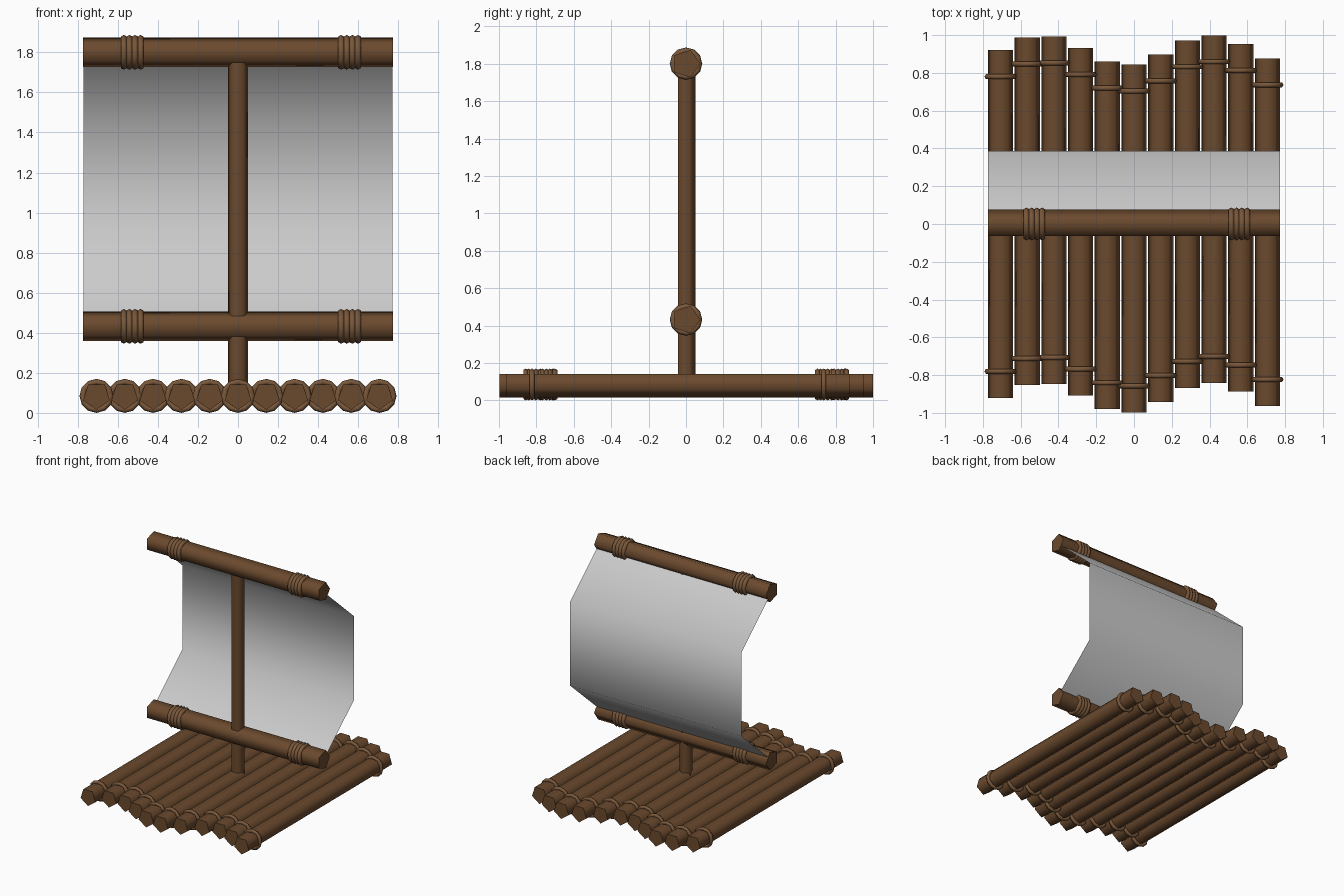
import bpy, bmesh, math
from mathutils import Vector

if "Cube" in bpy.data.objects:
    bpy.data.objects.remove(bpy.data.objects["Cube"])


def material(name, rgb):
    m = bpy.data.materials.new(name)
    m.diffuse_color = (*rgb, 1)
    m.use_nodes = True
    m.node_tree.nodes["Principled BSDF"].inputs["Base Color"].default_value = m.diffuse_color
    return m


WOOD = material("wood", (0.147, 0.068, 0.027))
ROPE = material("rope", (0.19, 0.095, 0.042))


def finish(name, bm, mat, angle):
    mesh = bpy.data.meshes.new(name)
    bm.to_mesh(mesh)
    bm.free()
    ob = bpy.data.objects.new(name, mesh)
    bpy.context.collection.objects.link(ob)
    if mat:
        mesh.materials.append(mat)
    bpy.ops.object.select_all(action='DESELECT')
    ob.select_set(True)
    bpy.context.view_layer.objects.active = ob
    bpy.ops.object.shade_smooth_by_angle(angle=math.radians(angle))
    return ob


def pole(name, start, end, r, corner):
    """Five-sided pole with one corner pointing along the given direction."""
    start, end, u = Vector(start), Vector(end), Vector(corner)
    v = (end - start).normalized().cross(u)
    bm = bmesh.new()
    rings = []
    for c in (start, end):
        rings.append([bm.verts.new(c + r * (u * math.cos(a) + v * math.sin(a)))
                      for a in (math.tau * i / 5 for i in range(5))])
    a, b = rings
    for i in range(5):
        j = (i + 1) % 5
        bm.faces.new((a[i], a[j], b[j], b[i]))
    bm.faces.new(a[::-1])
    bm.faces.new(b)
    bmesh.ops.recalc_face_normals(bm, faces=bm.faces)
    return finish(name, bm, WOOD, 80)


def rope_rings(name, centres, axis, minor, major=0.07, n=12, m=6):
    """Closed rope loops around an axis."""
    axis = Vector(axis)
    up = Vector((0, 0, 1))
    side = axis.cross(up)
    bm = bmesh.new()
    for c in centres:
        grid = []
        for i in range(n):
            t = math.tau * i / n
            out = up * math.cos(t) + side * math.sin(t)
            grid.append([bm.verts.new(Vector(c) + out * (major + minor * math.cos(p))
                                      + axis * minor * math.sin(p))
                         for p in (math.tau * k / m for k in range(m))])
        for i in range(n):
            for k in range(m):
                a, b, l = grid[i], grid[(i + 1) % n], (k + 1) % m
                bm.faces.new((a[k], b[k], b[l], a[l]))
    bmesh.ops.recalc_face_normals(bm, faces=bm.faces)
    return finish(name, bm, ROPE, 80)


# Deck logs, staggered in a wave, with a rope loop near each end
DECK_Z = 0.085
for i in range(11):
    x, y = (i - 5) * 0.1413, 0.08 * math.sin(i)
    pole(f"deck_log_{i + 1}", (x, y - 0.92, DECK_Z), (x, y + 0.92, DECK_Z), 0.07, (0, 0, -1))
    rope_rings(f"deck_rope_{i + 1}", [(x, y + s * 0.78, DECK_Z) for s in (-1, 1)],
               (0, 1, 0), 0.015)

# Mast
TOP, LOW = 1.80, 0.432
pole("mast", (0, 0, DECK_Z), (0, 0, TOP), 0.052, (0, 1, 0))

# Spars with two rope bindings each
for label, z in (("upper", TOP), ("lower", LOW)):
    pole(f"{label}_spar", (-0.774, 0, z), (0.774, 0, z), 0.077, (0, 1, 0))
    for side, cx in (("left", -0.528), ("right", 0.557)):
        rope_rings(f"{label}_spar_rope_{side}",
                   [(cx + (k - 1.5) * 0.028, 0, z) for k in range(4)], (1, 0, 0), 0.017)

# Billowing sail, a single sheet between the spars
profile = [(0.02, LOW + 0.018), (0.386, 0.772), (0.386, 1.458), (0.02, TOP - 0.018)]
bm = bmesh.new()
rows = [[bm.verts.new((x, y, z)) for x in (-0.772, 0.772)] for y, z in profile]
for a, b in zip(rows, rows[1:]):
    bm.faces.new((a[0], a[1], b[1], b[0]))
finish("sail", bm, None, 80)
